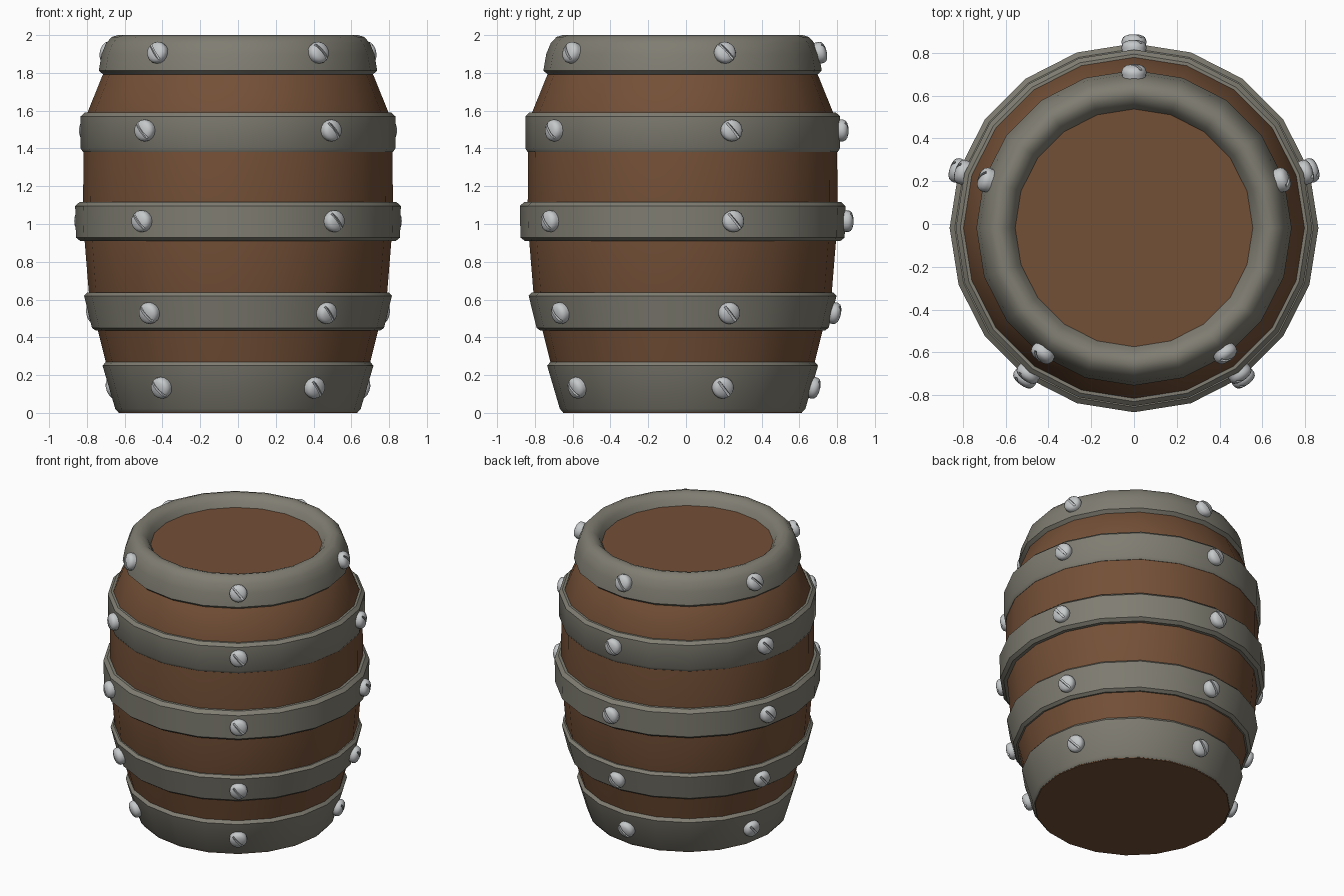
import bpy, bmesh, math
from mathutils import Matrix, Vector

if "Cube" in bpy.data.objects:
    bpy.data.objects.remove(bpy.data.objects["Cube"])

CY = -0.018          # barrel axis sits slightly forward of the origin
SIDES = 20


def material(name, rgb):
    m = bpy.data.materials.new(name)
    m.diffuse_color = (*rgb, 1)
    m.use_nodes = True
    m.node_tree.nodes["Principled BSDF"].inputs["Base Color"].default_value = m.diffuse_color
    return m


wood = material("brown_wood", (0.175, 0.080, 0.038))
iron = material("grey_iron", (0.215, 0.207, 0.168))
steel = material("light_steel", (0.56, 0.58, 0.59))


def smooth_by_angle(bm, degrees=35):
    bm.normal_update()
    for f in bm.faces:
        f.smooth = True
    for e in bm.edges:
        e.smooth = e.calc_face_angle(0) < math.radians(degrees)


def revolve(name, profile, mat, sides=SIDES, closed=False):
    """Spin (radius, height) points around z; open profiles get end caps."""
    bm = bmesh.new()
    rings = []
    for r, z in profile:
        rings.append([bm.verts.new((r * math.cos(a), r * math.sin(a), z))
                      for a in (2 * math.pi * i / sides for i in range(sides))])
    pairs = list(zip(rings, rings[1:]))
    if closed:
        pairs.append((rings[-1], rings[0]))
    else:
        bm.faces.new(rings[0])
        bm.faces.new(rings[-1])
    for a, b in pairs:
        for i in range(sides):
            j = (i + 1) % sides
            bm.faces.new((a[i], a[j], b[j], b[i]))
    bmesh.ops.recalc_face_normals(bm, faces=bm.faces[:])
    smooth_by_angle(bm)
    mesh = bpy.data.meshes.new(name)
    bm.to_mesh(mesh)
    bm.free()
    mesh.materials.append(mat)
    ob = bpy.data.objects.new(name, mesh)
    bpy.context.collection.objects.link(ob)
    return ob


# Wooden body: bulging staves with flat bottom and recessed lid
body = revolve("barrel_body", [
    (0.632, 0.0), (0.695, 0.25), (0.745, 0.45), (0.79, 0.64), (0.812, 0.91),
    (0.82, 1.10), (0.818, 1.40), (0.797, 1.59), (0.712, 1.80), (0.60, 1.925)], wood)
body.location.y = CY

# Iron hoops: chamfered closed cross-sections
hoops = {
    "bottom_hoop": [(0.60, 0.005), (0.635, 0.005), (0.65, 0.022), (0.717, 0.25),
                    (0.70, 0.27), (0.66, 0.27)],
    "lower_hoop": [(0.70, 0.435), (0.752, 0.435), (0.773, 0.45), (0.815, 0.62),
                   (0.798, 0.637), (0.74, 0.637)],
    "middle_hoop": [(0.78, 0.91), (0.835, 0.91), (0.858, 0.928), (0.862, 1.095),
                    (0.838, 1.117), (0.78, 1.117)],
    "upper_hoop": [(0.77, 1.38), (0.82, 1.38), (0.833, 1.40), (0.833, 1.57),
                   (0.812, 1.59), (0.76, 1.59)],
    # Rounded rim around the lid
    "top_rim": [(0.66, 1.79), (0.712, 1.79), (0.737, 1.812), (0.722, 1.90),
                (0.698, 1.958), (0.668, 1.99), (0.636, 2.0), (0.603, 1.99),
                (0.575, 1.963), (0.553, 1.92), (0.56, 1.88)],
}
for name, profile in hoops.items():
    revolve(name, profile, iron, closed=True).location.y = CY

# Slotted screw: domed head with a straight groove cut across it
head = revolve("screw_head", [
    (0.054, -0.03), (0.058, 0.008), (0.057, 0.019), (0.051, 0.031),
    (0.039, 0.039), (0.020, 0.044), (0.006, 0.045)], steel, sides=16)
bpy.ops.mesh.primitive_cube_add(size=1)
cutter = bpy.context.object
cutter.hide_render = True
cutter.matrix_world = (Matrix.Rotation(math.radians(-50), 4, 'Z')
                       @ Matrix.Translation((0, 0, 0.053))
                       @ Matrix.Diagonal((0.2, 0.013, 0.05, 1)))
mod = head.modifiers.new("slot", 'BOOLEAN')
mod.operation = 'DIFFERENCE'
mod.solver = 'EXACT'
mod.object = cutter
bpy.context.view_layer.update()
graph = bpy.context.evaluated_depsgraph_get()
screw_mesh = bpy.data.meshes.new_from_object(head.evaluated_get(graph))
bm = bmesh.new()
bm.from_mesh(screw_mesh)
smooth_by_angle(bm)
for f in bm.faces:
    f.material_index = 0
bm.to_mesh(screw_mesh)
bm.free()
screw_mesh.materials.clear()
screw_mesh.materials.append(steel)
bpy.data.objects.remove(cutter)
bpy.data.objects.remove(head)

# Five screws per hoop: (hoop, height, hoop radius there, upward tilt in degrees)
rows = [("bottom", 0.135, 0.683, -16), ("lower", 0.53, 0.793, -13),
        ("middle", 1.015, 0.860, -1), ("upper", 1.495, 0.833, 0),
        ("top", 1.905, 0.718, 14)]
for row, z, r, tilt in rows:
    t = math.radians(tilt)
    for k in range(5):
        a = math.radians(90 + 72 * k)
        out = Vector((math.cos(a), math.sin(a), 0))
        n = out * math.cos(t) + Vector((0, 0, math.sin(t)))
        right = Vector((0, 0, 1)).cross(out)
        up = n.cross(right)
        m = Matrix((right, up, n)).transposed().to_4x4()
        m.translation = out * r + Vector((0, CY, z))
        ob = bpy.data.objects.new(f"{row}_screw_{k + 1}", screw_mesh)
        ob.matrix_world = m
        bpy.context.collection.objects.link(ob)
